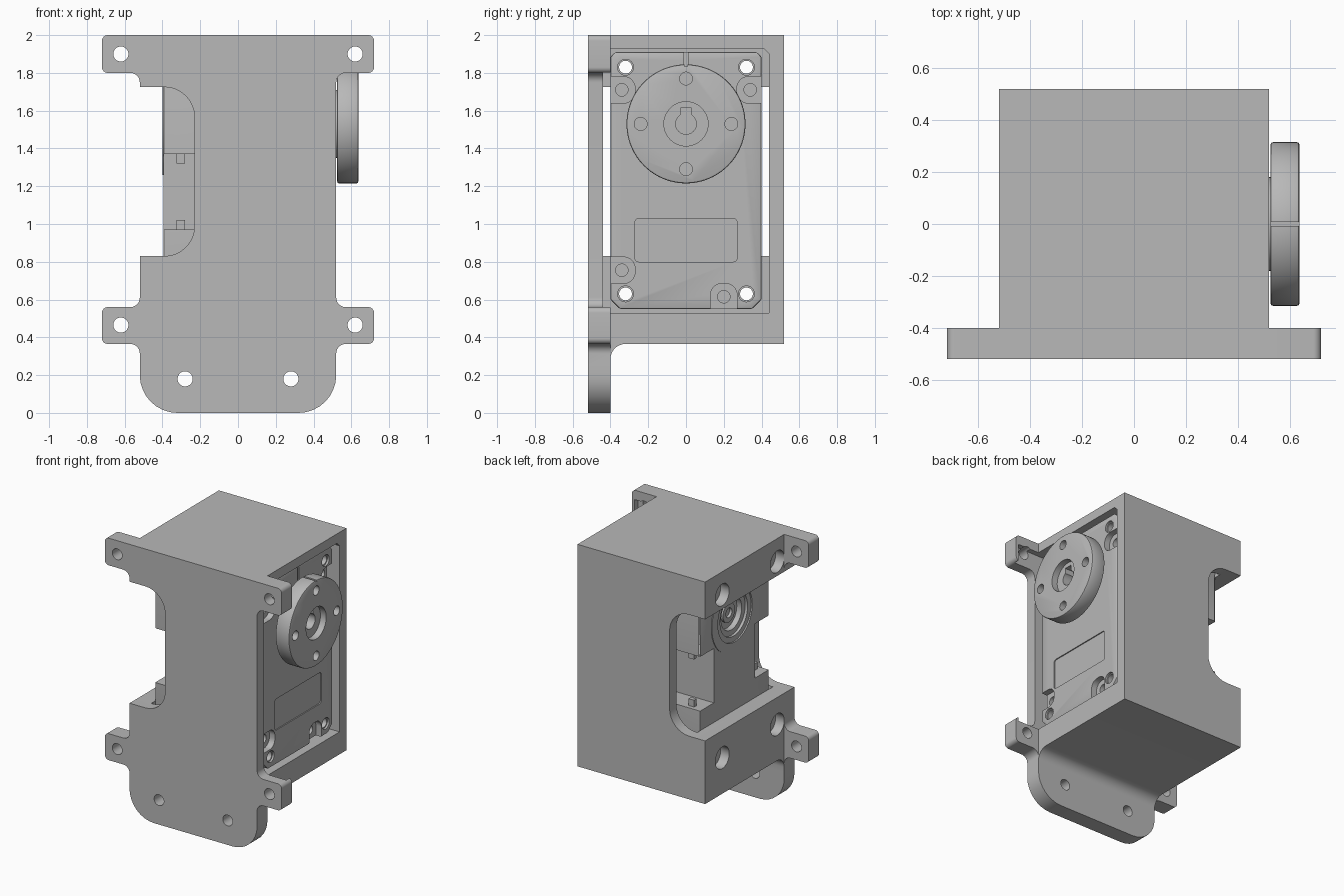
import bpy, bmesh, math
from mathutils import Vector

default = bpy.data.objects.get("Cube")
if default:
    bpy.data.objects.remove(default, do_unlink=True)

grey = bpy.data.materials.new("plain_grey")
grey.use_nodes = True
grey.diffuse_color = (0.48, 0.48, 0.48, 1)
grey.node_tree.nodes["Principled BSDF"].inputs["Base Color"].default_value = grey.diffuse_color


def rounded(corners, steps=8):
    """Outline from (u, v, radius) corners, each replaced by an arc."""
    outline = []
    for i, (u, v, radius) in enumerate(corners):
        point = Vector((u, v))
        if not radius:
            outline.append(point)
            continue
        before = (Vector(corners[i - 1][:2]) - point).normalized()
        after = (Vector(corners[(i + 1) % len(corners)][:2]) - point).normalized()
        half = before.angle(after) / 2
        centre = point + (before + after).normalized() * radius / math.sin(half)
        reach = radius / math.tan(half)
        start = point + before * reach - centre
        end = point + after * reach - centre
        turn = math.atan2(start.x * end.y - start.y * end.x, start.dot(end))
        base = math.atan2(start.y, start.x)
        for k in range(steps + 1):
            a = base + turn * k / steps
            outline.append(centre + radius * Vector((math.cos(a), math.sin(a))))
    return outline


def rect(u0, u1, v0, v1, radius=0):
    return rounded([(u0, v0, radius), (u1, v0, radius), (u1, v1, radius), (u0, v1, radius)])


def circle(u, v, radius, sides=32):
    return [Vector((u + radius * math.cos(math.tau * k / sides),
                    v + radius * math.sin(math.tau * k / sides))) for k in range(sides)]


def prism(name, outline, axis, low, high):
    """Extrude an outline along x (outline in y, z) or along y (outline in x, z)."""
    bm = bmesh.new()
    rings = []
    for d in (low, high):
        rings.append([bm.verts.new((d, p.x, p.y) if axis == "x" else (p.x, d, p.y))
                      for p in outline])
    bm.faces.new(rings[0])
    bm.faces.new(rings[1])
    n = len(outline)
    for i in range(n):
        j = (i + 1) % n
        bm.faces.new((rings[0][i], rings[0][j], rings[1][j], rings[1][i]))
    bmesh.ops.recalc_face_normals(bm, faces=bm.faces)
    mesh = bpy.data.meshes.new(name)
    bm.to_mesh(mesh)
    bm.free()
    mesh.materials.append(grey)
    obj = bpy.data.objects.new(name, mesh)
    bpy.context.collection.objects.link(obj)
    return obj


def apply(obj, mod):
    bpy.context.view_layer.objects.active = obj
    bpy.ops.object.modifier_apply(modifier=mod.name)


def combine(obj, outline, axis, low, high, operation="DIFFERENCE"):
    """Cut or add one prism."""
    tool = prism("tool", outline, axis, low, high)
    tool.hide_render = True
    mod = obj.modifiers.new("shape", "BOOLEAN")
    mod.operation, mod.solver, mod.object = operation, "EXACT", tool
    apply(obj, mod)
    bpy.data.objects.remove(tool, do_unlink=True)


def bevel(obj, width):
    mod = obj.modifiers.new("edge", "BEVEL")
    mod.width, mod.segments, mod.limit_method = width, 2, "ANGLE"
    mod.angle_limit = math.radians(40)
    apply(obj, mod)


mount_holes = [(y, z) for y in (-0.32, 0.32) for z in (0.63, 1.83)]
shaft_z = 1.53

# Bracket: mounting plate with ears, joined to the housing
half = [(0.52, 0, 0.2), (0.52, 0.365, 0.05), (0.72, 0.365, 0.03), (0.72, 0.56, 0.03),
        (0.52, 0.56, 0.05), (0.52, 1.8, 0.05), (0.72, 1.8, 0.03), (0.72, 2, 0.03)]
plate = half + [(-x, z, r) for x, z, r in reversed(half)]
bracket = prism("bracket", rounded(plate), "y", -0.52, -0.4)
side = [(-0.52, 2, 0), (0.52, 2, 0), (0.52, 0.365, 0), (-0.4, 0.365, 0.08),
        (-0.4, 0.25, 0), (-0.52, 0.25, 0)]
combine(bracket, rounded(side), "x", -0.52, 0.52, "UNION")
cavity = rounded([(-0.44, 0.53, 0), (0.44, 0.53, 0), (0.44, 1.9, 0), (0.41, 1.93, 0),
                  (-0.44, 1.93, 0)])
combine(bracket, cavity, "x", -0.4, 0.7)
notch = rounded([(-0.8, 0.83, 0), (-0.23, 0.83, 0.16), (-0.23, 1.725, 0.16), (-0.8, 1.725, 0)])
combine(bracket, notch, "y", -0.7, 0.7)

# Bracket screw holes
for x, z in ((0.62, 1.9), (0.62, 0.465), (0.28, 0.18)):
    for s in (-1, 1):
        combine(bracket, circle(s * x, z, 0.04), "y", -0.7, -0.3)
for y, z in mount_holes:
    combine(bracket, circle(y, z, 0.036), "x", -0.7, -0.3)
    combine(bracket, circle(y, z, 0.08), "x", -0.7, -0.45)

# Motor body with chamfered corners
c = 0.05
body = rounded([(-0.4, 0.55 + c, 0), (-0.4 + c, 0.55, 0), (0.4 - c, 0.55, 0), (0.4, 0.55 + c, 0),
                (0.4, 1.91 - c / 2, 0), (0.4 - c / 2, 1.91, 0), (-0.4 + c / 2, 1.91, 0),
                (-0.4, 1.91 - c / 2, 0)])
motor = prism("motor_body", body, "x", -0.395, 0.49)
bevel(motor, 0.008)
for s in (-1, 1):
    combine(motor, rect(*sorted((s * 0.24, s * 0.5)), 0.97, 1.37), "x", -0.6, -0.05)
for y, z in mount_holes:
    combine(motor, circle(y, z, 0.034), "x", -0.7, 0.7)
    combine(motor, circle(y, z, 0.042), "x", 0.475, 0.7)

# Screw pockets, label recess and index groove on the output face
screws = [(-0.34, 1.71), (0.34, 1.71), (-0.34, 0.755), (0.2, 0.615)]
w = 0.07
for y, z in screws:
    if abs(y) > 0.3:
        s = math.copysign(1, y)
        pocket = [(s * 0.5, z - w, 0), (s * 0.27, z - w, 0.06), (s * 0.27, z + w, 0.06),
                  (s * 0.5, z + w, 0)]
    else:
        pocket = [(y - w, 0.5, 0), (y - w, z + w, 0.06), (y + w, z + w, 0.06), (y + w, 0.5, 0)]
    combine(motor, rounded(pocket), "x", 0.445, 0.7)
    combine(motor, circle(y, z, 0.033), "x", 0.4, 0.7)
combine(motor, rect(-0.27, 0.27, 0.8, 1.03, 0.02), "x", 0.482, 0.7)
combine(motor, rect(-0.01, 0.01, 1.8, 2), "x", 0.48, 0.7)

# Rear bearing with stepped bore
bearing = prism("rear_bearing", circle(0, shaft_z, 0.27, 64), "x", -0.4, -0.3)
for radius, depth in ((0.2, -0.39), (0.16, -0.37), (0.12, -0.33)):
    combine(bearing, circle(0, shaft_z, radius, 48), "x", -0.5, depth)
combine(motor, circle(0, shaft_z, 0.25, 64), "x", -0.5, -0.31)
rear_screw = prism("rear_screw", circle(0, shaft_z, 0.07), "x", -0.35, -0.32)
combine(rear_screw, circle(0, shaft_z, 0.035), "x", -0.4, -0.33)

# Small cable clips on the ledges beside the motor
clips = []
for s in (-1, 1):
    for low, high in ((0.96, 1.02), (1.32, 1.38)):
        clips.append(prism("cable_clip", rect(-0.325, -0.28, low, high), "y",
                           *sorted((s * 0.34, s * 0.37))))

# Output boss and round horn
boss = prism("output_boss", circle(0, shaft_z, 0.18, 48), "x", 0.47, 0.535)
horn = prism("output_horn", circle(0, shaft_z, 0.315, 96), "x", 0.525, 0.637)
bevel(horn, 0.01)
for k in range(4):
    a = k * math.pi / 2
    combine(horn, circle(0.24 * math.cos(a), shaft_z + 0.24 * math.sin(a), 0.034), "x", 0.55, 0.7)
combine(horn, circle(0, shaft_z, 0.117, 48), "x", 0.59, 0.7)
combine(horn, rect(-0.008, 0.008, 1.835, 1.9), "x", 0.5, 0.7)
for part in (horn, boss):
    combine(part, circle(0, shaft_z, 0.055), "x", 0.5, 0.7)
    combine(part, rect(-0.03, 0.03, shaft_z, shaft_z + 0.085), "x", 0.5, 0.7)

# Smooth curved walls, keep corners sharp
bpy.ops.object.select_all(action="DESELECT")
for part in [bracket, motor, bearing, rear_screw, boss, horn] + clips:
    part.select_set(True)
bpy.context.view_layer.objects.active = bracket
bpy.ops.object.shade_smooth_by_angle(angle=math.radians(30))
